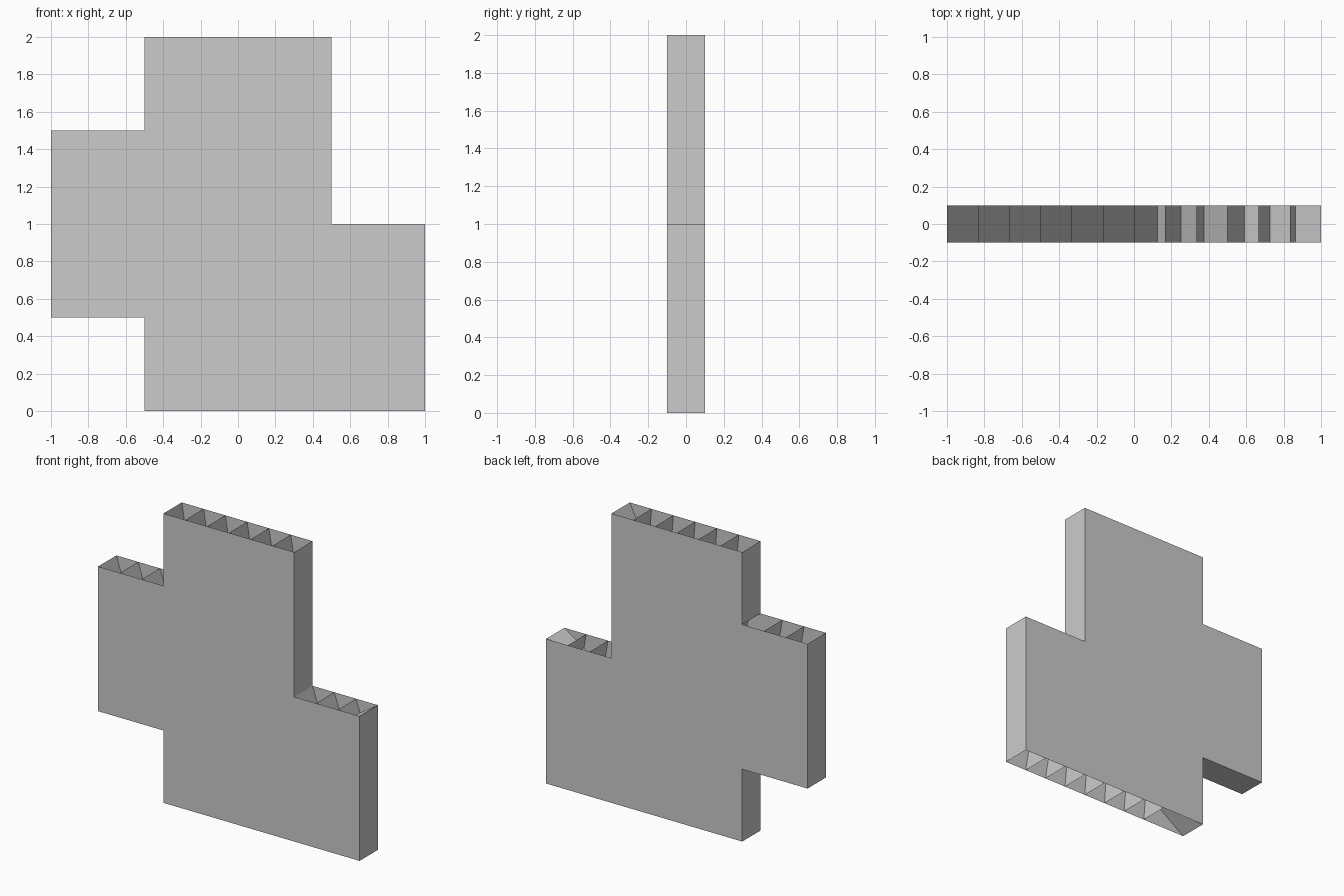
import bpy, bmesh

if "Cube" in bpy.data.objects:
    bpy.data.objects.remove(bpy.data.objects["Cube"])

HALF = 0.1          # half thickness of the board
STEP = 1 / 6        # flute pitch

OUTLINE = [(-0.5, 0), (1, 0), (1, 1), (0.5, 1), (0.5, 2), (-0.5, 2),
           (-0.5, 1.5), (-1, 1.5), (-1, 0.5), (-0.5, 0.5)]


def make_object(name, faces):
    """faces: lists of 3D points, one list per polygon."""
    bm = bmesh.new()
    for pts in faces:
        bm.faces.new([bm.verts.new(p) for p in pts])
    bmesh.ops.remove_doubles(bm, verts=bm.verts, dist=1e-5)
    mesh = bpy.data.meshes.new(name)
    bm.to_mesh(mesh)
    bm.free()
    obj = bpy.data.objects.new(name, mesh)
    bpy.context.collection.objects.link(obj)
    return obj


def wall(p, q):
    """Strip spanning the board thickness between two front-view points."""
    return [(p[0], -HALF, p[1]), (q[0], -HALF, q[1]),
            (q[0], HALF, q[1]), (p[0], HALF, p[1])]


def slat(x, top, bottom, run, limit):
    """Leaning strip from the open top edge, cut off at the limit in x."""
    t = min(1, (limit - x) / run)
    return wall((x, top), (x + run * t, top + (bottom - top) * t))


# Front and back sheets
make_object("front_sheet", [[(x, -HALF, z) for x, z in OUTLINE]])
make_object("back_sheet", [[(x, HALF, z) for x, z in reversed(OUTLINE)]])

# Closed edges: every upright side plus the underside of the left arm
edges = zip(OUTLINE, OUTLINE[1:] + OUTLINE[:1])
make_object("closed_edges", [wall(p, q) for p, q in edges
                             if p[0] == q[0] or p[1] == q[1] == 0.5])

# Zigzag flutes: (left x, cell count, top z, bottom z, right limit)
flutes = []
for left, count, top, bottom, limit in [(-1, 3, 1.5, 0.5, -0.5),
                                        (-0.5, 6, 2, 0, 1),
                                        (0.5, 3, 1, 0, 1)]:
    for k in range(count):
        x = left + k * STEP
        flutes.append(slat(x, top, bottom, 2 * STEP, limit))
        if k:
            flutes.append(slat(x, top, bottom, STEP, limit))
make_object("zigzag_flutes", flutes)

# Long diagonal braces running to the lower left corner
make_object("diagonal_braces", [wall((-0.5, 0), (0.5, 2)), wall((-0.5, 0), (1, 1))])
